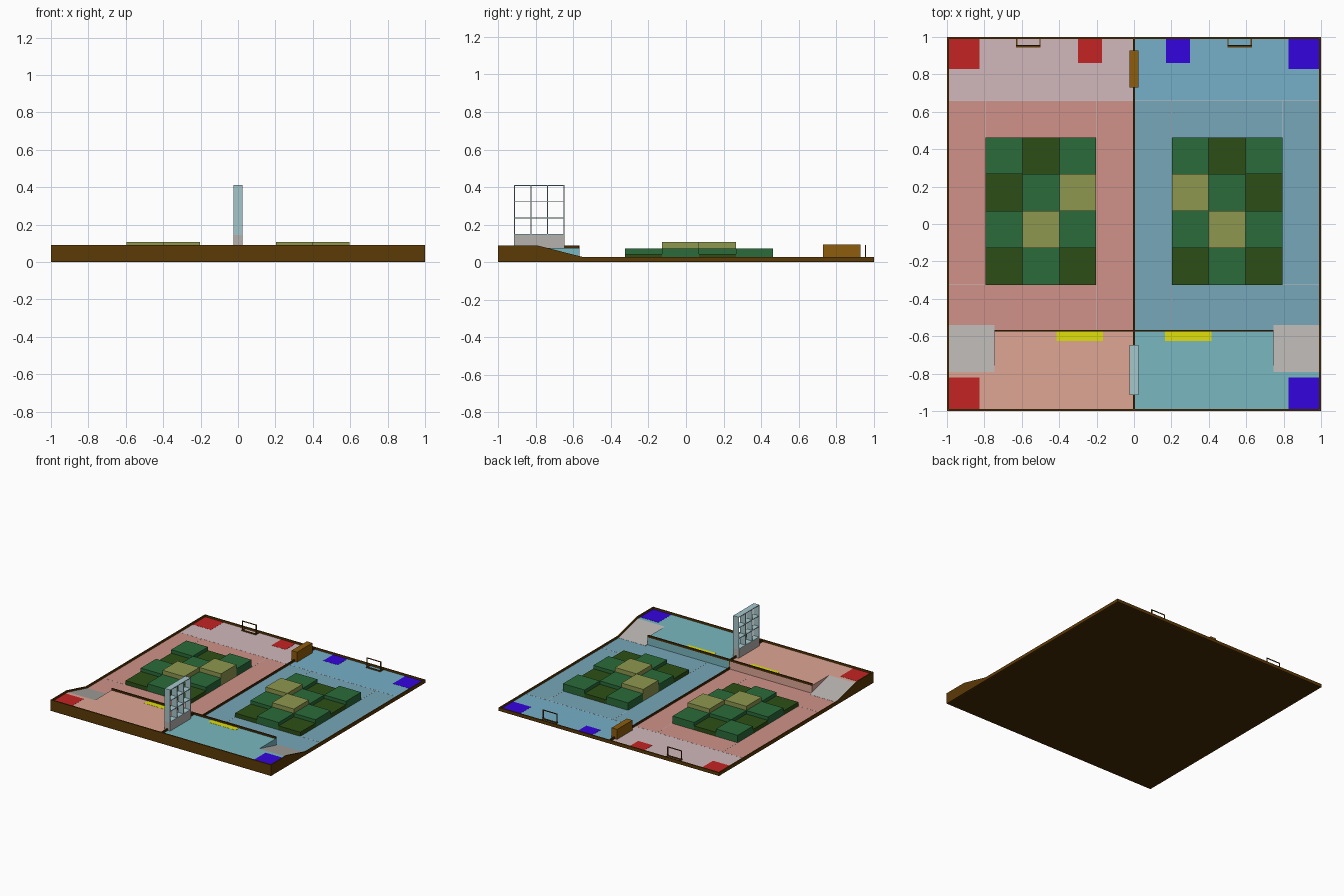
import bpy, bmesh

if "Cube" in bpy.data.objects:
    bpy.data.objects.remove(bpy.data.objects["Cube"])

FLOOR, DECK = 0.012, 0.075      # lower floor and raised deck heights
LIP = 0.015                     # border height above the floor
BACK = -0.566                   # rear edge of the raised deck


def mat(name, r, g, b):
    m = bpy.data.materials.new(name)
    m.diffuse_color = (r, g, b, 1)
    m.use_nodes = True
    m.node_tree.nodes["Principled BSDF"].inputs["Base Color"].default_value = m.diffuse_color
    return m


def lin(name, r, g, b):
    return mat(name, *[(c / 255) ** 2.2 for c in (r, g, b)])


BROWN = lin("brown", 92, 60, 14)
DARK = lin("dark_brown", 72, 46, 12)
WOOD = lin("wood", 140, 92, 20)
GREY = lin("grey", 180, 176, 172)
GLASS = lin("pale_teal", 165, 198, 202)
YELLOW = lin("yellow", 222, 222, 20)
WHITE = lin("line", 200, 195, 195)
GREENS = {"D": (lin("dark_green", 48, 80, 28), 0.045),
          "G": (lin("green", 46, 106, 60), 0.073),
          "L": (lin("olive", 140, 150, 80), 0.108)}
TEAM = {-1: dict(main=lin("red_floor", 207, 145, 135), end=lin("red_end", 208, 183, 185),
                 deck=lin("red_deck", 221, 165, 148), spot=lin("red", 196, 40, 40)),
        1: dict(main=lin("blue_floor", 117, 166, 184), end=lin("blue_end", 117, 174, 200),
                deck=lin("blue_deck", 120, 183, 190), spot=lin("blue", 55, 12, 222))}


def make(name, bm, material):
    bmesh.ops.recalc_face_normals(bm, faces=bm.faces)
    me = bpy.data.meshes.new(name)
    bm.to_mesh(me)
    bm.free()
    me.materials.append(material)
    ob = bpy.data.objects.new(name, me)
    bpy.context.collection.objects.link(ob)
    return ob


def add_box(bm, x0, x1, y0, y1, z0, z1):
    geo = bmesh.ops.create_cube(bm, size=1)
    for v in geo["verts"]:
        v.co = ((x0 + x1) / 2 + v.co.x * (x1 - x0),
                (y0 + y1) / 2 + v.co.y * (y1 - y0),
                (z0 + z1) / 2 + v.co.z * (z1 - z0))


def boxes(name, material, *dims):
    bm = bmesh.new()
    for d in dims:
        add_box(bm, *d)
    return make(name, bm, material)


def extrude_x(name, material, profile, x0, x1):
    """Extrude a (y, z) profile along x."""
    bm = bmesh.new()
    face = bm.faces.new([bm.verts.new((x0, y, z)) for y, z in profile])
    ext = bmesh.ops.extrude_face_region(bm, geom=[face])
    for v in ext["geom"]:
        if isinstance(v, bmesh.types.BMVert):
            v.co.x = x1
    return make(name, bm, material)


def side(s, x0, x1):
    """Put an x range on the left (-1) or right (1) half."""
    return sorted((s * x0, s * x1))


# Base board and outer borders
boxes("base_board", DARK, (-1, 1, -1, 1, 0, 0.006))
boxes("front_border", BROWN, (-1, 1, -1, -0.99, 0, DECK + LIP))
boxes("back_border", BROWN, (-1, 1, 0.99, 1, 0, FLOOR + LIP))
boxes("centre_divider", DARK,
      (-0.005, 0.005, -0.99, BACK, 0.006, DECK + LIP),
      (-0.005, 0.005, BACK, 0.99, 0.006, FLOOR + LIP))
boxes("deck_rear_rail", DARK, (-0.745, 0.745, BACK - 0.01, BACK, DECK - 0.002, DECK + LIP))

# Central block and storage rack
boxes("centre_block", WOOD, (-0.025, 0.025, 0.73, 0.928, FLOOR, 0.094))
boxes("rack_base", GREY, (-0.025, 0.025, -0.915, -0.648, DECK, 0.145))
rack, step, t = [], 0.0873, 0.0025
for i in range(4):
    y = -0.9125 + i * step
    z = 0.1475 + i * step
    rack.append((-0.025, 0.025, y - t, y + t, 0.145, 0.412))
    rack.append((-0.025, 0.025, -0.915, -0.648, z - t, z + t))
boxes("rack_shelves", GLASS, *rack)

GRID = ["GDG", "LGD", "GLG", "DGD"]     # right half, inner column first
CELL = 0.197
for s, n in ((-1, "left"), (1, "right")):
    c = TEAM[s]
    # Side border following the ramp
    extrude_x(n + "_border", BROWN,
              [(-1, 0), (1, 0), (1, FLOOR + LIP), (-0.545, FLOOR + LIP),
               (-0.795, DECK + LIP), (-1, DECK + LIP)], *side(s, 0.99, 1))
    # Lower floor and end zone
    boxes(n + "_floor", c["main"], (*side(s, 0, 0.99), BACK, 0.66, 0.006, FLOOR))
    boxes(n + "_end_zone", c["end"], (*side(s, 0, 0.99), 0.66, 0.99, 0.006, FLOOR))
    # Raised deck and ramp
    boxes(n + "_deck", c["deck"],
          (*side(s, 0, 0.745), -0.99, BACK, 0.006, DECK),
          (*side(s, 0.745, 0.99), -0.99, -0.79, 0.006, DECK))
    extrude_x(n + "_ramp", GREY, [(-0.79, 0.006), (-0.54, 0.006), (-0.54, FLOOR + 0.001),
                                  (-0.79, DECK)], *side(s, 0.745, 0.99))
    # Coloured floor patches
    boxes(n + "_floor_spots", c["spot"],
          (*side(s, 0.825, 0.99), 0.828, 0.99, FLOOR, FLOOR + 0.001),
          (*side(s, 0.17, 0.30), 0.862, 0.99, FLOOR, FLOOR + 0.001),
          (*side(s, 0.825, 0.99), -0.99, -0.82, DECK, DECK + 0.001))
    boxes(n + "_deck_strip", YELLOW, (*side(s, 0.165, 0.415), -0.625, BACK - 0.01, DECK, DECK + 0.001))
    # Thin guide lines
    w, z = 0.0015, (FLOOR, FLOOR + 0.0006)
    boxes(n + "_lines", WHITE,
          (*side(s, 0.2 - w, 0.2 + w), 0.46, 0.66, *z),
          (*side(s, 0.792 - w, 0.792 + w), 0.46, 0.66, *z),
          (*side(s, 0.2 - w, 0.2 + w), BACK, -0.325, *z),
          (*side(s, 0.792, 0.99), -0.325 - w, -0.325 + w, *z),
          (*side(s, 0, 0.99), 0.66 - w, 0.66 + w, *z))
    # Stepped terrain blocks
    for r, row in enumerate(GRID):
        for k, kind in enumerate(row):
            m, h = GREENS[kind]
            x, y = 0.202 + k * CELL, 0.463 - r * CELL
            boxes(f"{n}_terrain_{r}_{k}", m, (*side(s, x, x + CELL), y - CELL, y, FLOOR, h))
    # Small goal: arch, floor bar and rails back to the border
    q = 0.006
    boxes(n + "_goal", BROWN,
          (*side(s, 0.5, 0.5 + q), 0.952, 0.958, FLOOR, 0.092),
          (*side(s, 0.63 - q, 0.63), 0.952, 0.958, FLOOR, 0.092),
          (*side(s, 0.5, 0.63), 0.952, 0.958, 0.092 - q, 0.092),
          (*side(s, 0.5, 0.63), 0.944, 0.958, FLOOR, FLOOR + 0.006),
          (*side(s, 0.5, 0.5 + q), 0.958, 0.99, FLOOR, FLOOR + 0.006),
          (*side(s, 0.63 - q, 0.63), 0.958, 0.99, FLOOR, FLOOR + 0.006))
